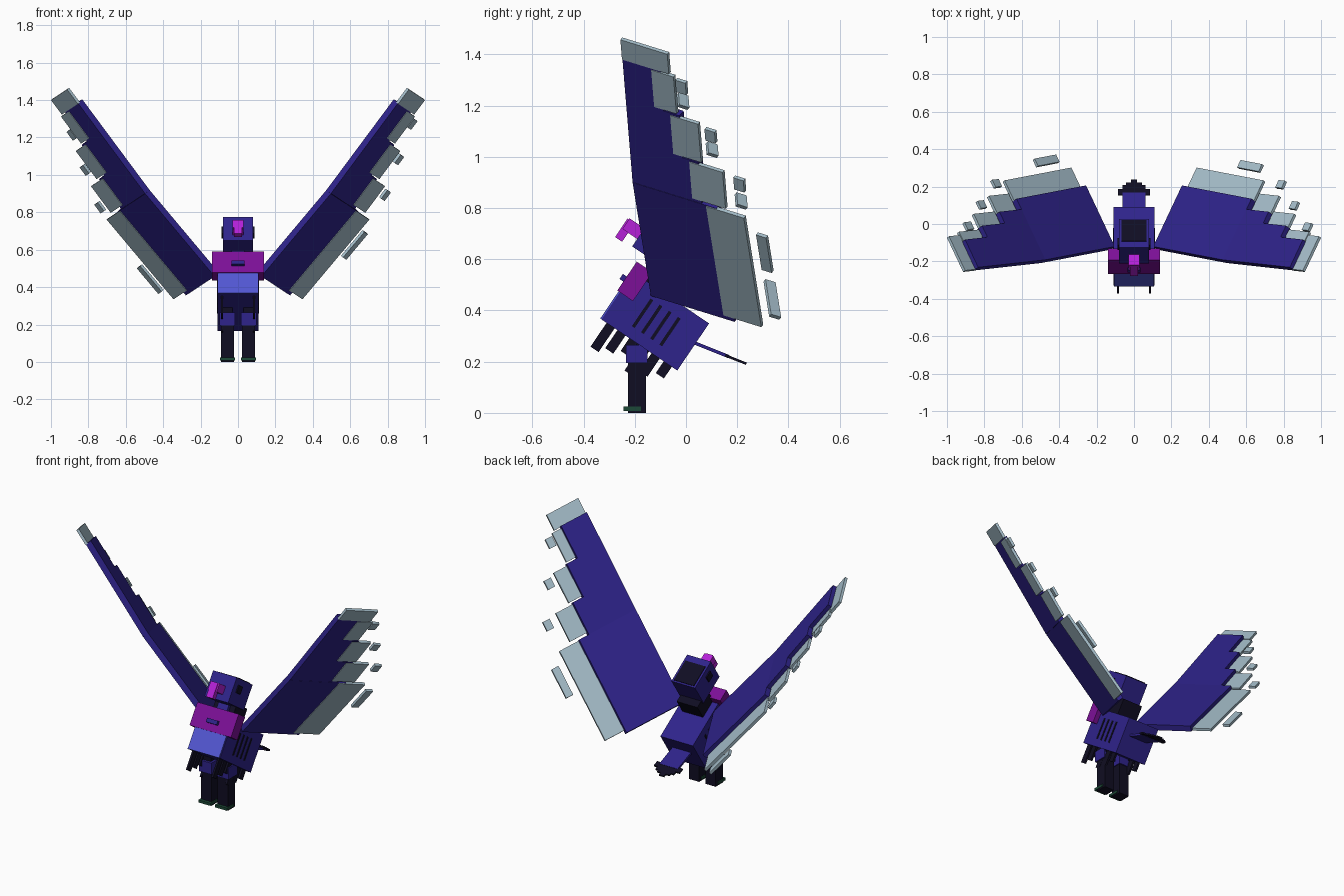
import bpy, bmesh
from mathutils import Vector as V

if "Cube" in bpy.data.objects:
    bpy.data.objects.remove(bpy.data.objects["Cube"])


def material(name, col):
    m = bpy.data.materials.new(name)
    m.diffuse_color = (*col, 1)
    m.use_nodes = True
    m.node_tree.nodes["Principled BSDF"].inputs["Base Color"].default_value = m.diffuse_color
    return m


BLUE = material("deep_blue", (.028, .017, .26))
CHEST = material("light_blue", (.085, .095, .65))
PURPLE = material("purple", (.20, .005, .31))
PINK = material("magenta", (.46, .015, .68))
GREY = material("pale_grey_blue", (.39, .53, .61))
BLACK = material("near_black", (.005, .004, .016))
GREEN = material("dark_green", (.012, .065, .038))


def prism(name, frame, pts, h0, h1, mat, flip=False):
    """Extrude a profile given in a frame (origin, a, b, n) from h0 to h1 along n."""
    o, a, b, n = frame
    bm = bmesh.new()
    rings = []
    for h in (h0, h1):
        ring = []
        for s, t in pts:
            p = o + a * s + b * t + n * h
            if flip:
                p.x = -p.x
            ring.append(bm.verts.new(p))
        rings.append(ring)
        bm.faces.new(ring)
    k = len(pts)
    for i in range(k):
        j = (i + 1) % k
        bm.faces.new((rings[0][i], rings[0][j], rings[1][j], rings[1][i]))
    bmesh.ops.recalc_face_normals(bm, faces=bm.faces)
    me = bpy.data.meshes.new(name)
    bm.to_mesh(me)
    bm.free()
    me.materials.append(mat)
    ob = bpy.data.objects.new(name, me)
    bpy.context.collection.objects.link(ob)
    return ob


def rect(s0, s1, t0, t1):
    return [(s0, t0), (s1, t0), (s1, t1), (s0, t1)]


def slab(name, frame, s, t, h, mat, flip=False):
    return prism(name, frame, rect(*s, *t), *h, mat, flip)


X, Y, Z = V((1, 0, 0)), V((0, 1, 0)), V((0, 0, 1))
U = V((0, .83, -.56)).normalized()     # body length, tilted down to the back
W = V((0, .56, .83)).normalized()      # body height
BODY = (V((0, -.33, .365)), U, W, X)
HEAD = (V((0, -.21, .65)), U, W, X)
UPRIGHT = (V((0, 0, 0)), Y, Z, X)

# Body, chest and collar
slab("body", BODY, (0, .357), (0, .222), (-.11, .11), BLUE)
slab("chest_panel", BODY, (-.006, .004), (0, .14), (-.106, .106), CHEST)
slab("collar", BODY, (-.012, .062), (.128, .264), (-.14, .14), PURPLE)
slab("collar_clasp", BODY, (-.03, -.01), (.17, .194), (-.036, .036), BLUE)
slab("neck", BODY, (.05, .17), (.2, .32), (-.07, .07), BLACK)
slab("throat", BODY, (.03, .06), (.22, .3), (-.035, .035), BLUE)

# Head with cap and hooked beak
slab("head", HEAD, (0, .185), (0, .15), (-.08, .08), BLUE)
slab("head_cap", HEAD, (.04, .175), (.148, .154), (-.068, .068), BLACK)
slab("beak", HEAD, (-.07, .01), (.035, .085), (-.03, .03), PINK)
slab("beak_hook", HEAD, (-.076, -.043), (-.007, .08), (-.022, .022), PINK)

# Tail plate with stepped dark tips
td = V((0, .19, -.076)).normalized()
TAIL = (V((0, .0, .286)), td, X, V((0, .076, .19)).normalized())
slab("tail", TAIL, (0, .18), (-.062, .062), (-.006, .007), BLUE)
for i, (end, half) in enumerate(((.2, .086), (.222, .062), (.236, .042), (.254, .017))):
    slab(f"tail_tip_{i}", TAIL, (.165, end), (-half, half), (-.005 + i * .0002, .005), BLACK)

# Parts on both sides of the body
for side, f in (("right", False), ("left", True)):
    slab(f"eye_{side}", HEAD, (.04, .085), (.07, .115), (.078, .087), BLACK, f)
    for i in range(4):
        d = .113 + .043 * i
        slab(f"side_vent_{i}_{side}", BODY, (d, d + .013), (.045, .175), (.108, .113), BLACK, f)
    # hanging claw bars, two groups of three
    for i, (d, drop) in enumerate(((.043, .112), (.094, .085), (.15, .06),
                                   (.205, .115), (.255, .085), (.312, .055))):
        slab(f"claw_bar_{i}_{side}", BODY, (d - .019, d + .019), (-drop, .01), (.08, .092), BLACK, f)
    slab(f"leg_{side}", UPRIGHT, (-.227, -.157), (0, .2), (.021, .091), BLACK, f)
    slab(f"foot_{side}", UPRIGHT, (-.245, -.175), (.008, .024), (.016, .096), GREEN, f)
    slab(f"thigh_{side}", UPRIGHT, (-.235, -.15), (.195, .265), (.016, .1), BLUE, f)
    slab(f"hip_{side}", UPRIGHT, (-.22, -.165), (.255, .32), (.03, .085), BLACK, f)

# Wings: an inner and an outer panel sharing one chord direction
R, E, P = V((.12, -.13, .475)), V((.485, -.2, .91)), V((.845, -.24, 1.395))
C = V((.41, .87, -.27)).normalized()


def wing_frame(a, b):
    d = (b - a).normalized()
    return (a, d, C, d.cross(C).normalized())


INNER, OUTER = wing_frame(R, E), wing_frame(E, P)
LI, LO = (E - R).length, (P - E).length
THICK = (-.0175, .0175)
THIN = (-.021, -.005)
stairs = [(0, 0), (LO, 0), (LO, .17), (.405, .17), (.405, .24), (.2, .24), (.2, .31), (0, .31)]
quills = (((0.015, .192), (.27, .42)), ((.208, .395), (.2, .325)),
          ((.413, .593), (.13, .23)), ((.6, .697), (0, .21)))
# loose feathers sit at different places on each wing
loose_inner = {"right": (.32, .5), "left": (.08, .26)}
loose_outer = {"right": ((.125, .182), (.325, .38), (.522, .58)),
               "left": ((.042, .1), (.255, .31), (.45, .508))}
for side, f in (("right", False), ("left", True)):
    slab(f"inner_wing_{side}", INNER, (-.01, LI), (0, .375), THICK, BLUE, f)
    prism(f"outer_wing_{side}", OUTER, stairs, *THICK, BLUE, f)
    slab(f"inner_feathers_{side}", INNER, (.01, .57), (.33, .5), THIN, GREY, f)
    for i, (s, t) in enumerate(quills):
        slab(f"outer_feather_{i}_{side}", OUTER, s, t, THIN, GREY, f)
    slab(f"loose_inner_feather_{side}", INNER, loose_inner[side], (.545, .59), THIN, GREY, f)
    for i, (s, t) in enumerate(zip(loose_outer[side], (.467, .353, .237))):
        slab(f"loose_feather_{i}_{side}", OUTER, s, (t, t + .045), THIN, GREY, f)
